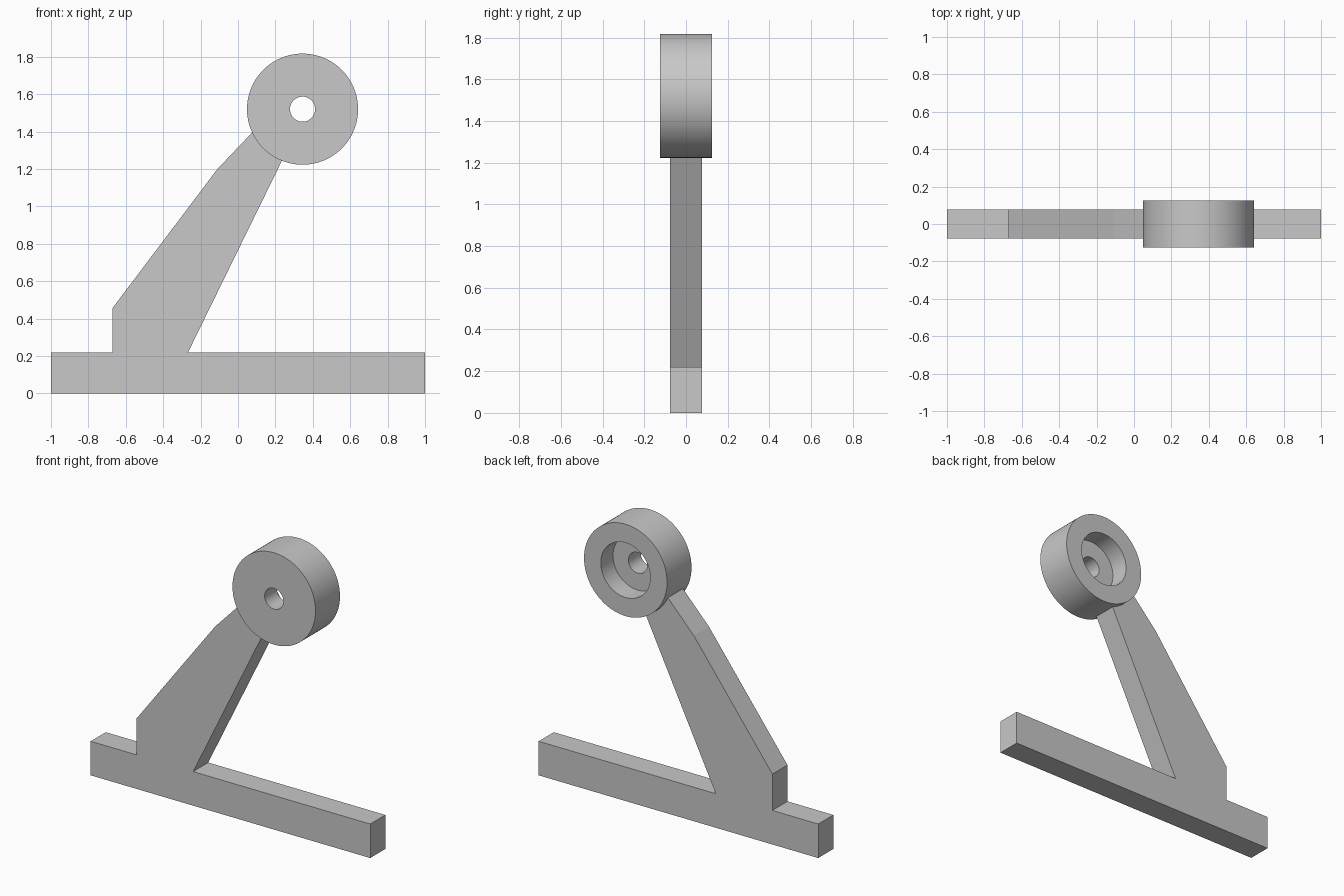
import bpy, bmesh
from math import tau, radians
from mathutils import Vector, Matrix

cube = bpy.data.objects.get("Cube")
if cube:
    bpy.data.objects.remove(cube, do_unlink=True)

GREY = (0.58, 0.58, 0.58, 1.0)
grey = bpy.data.materials.new("plain grey")
grey.use_nodes = True
grey.diffuse_color = GREY
grey.node_tree.nodes["Principled BSDF"].inputs["Base Color"].default_value = GREY


def finish(name, bm):
    """Turn a bmesh into a named object with the grey material."""
    bmesh.ops.recalc_face_normals(bm, faces=bm.faces)
    mesh = bpy.data.meshes.new(name)
    bm.to_mesh(mesh)
    bm.free()
    mesh.materials.append(grey)
    obj = bpy.data.objects.new(name, mesh)
    bpy.context.collection.objects.link(obj)
    return obj


# Base bar and leaning arm: one flat profile, extruded through its thickness
HALF = 0.077
outline = [(-1, 0), (1, 0), (1, 0.22), (-0.267, 0.22), (0.245, 1.265),
           (0.10, 1.421), (-0.11, 1.20), (-0.672, 0.455), (-0.672, 0.22), (-1, 0.22)]
bm = bmesh.new()
face = bm.faces.new([bm.verts.new((x, -HALF, z)) for x, z in outline])
moved = bmesh.ops.extrude_face_region(bm, geom=[face], use_keep_orig=True)["geom"]
bmesh.ops.translate(bm, vec=(0, 2 * HALF, 0),
                    verts=[v for v in moved if isinstance(v, bmesh.types.BMVert)])
finish("base_and_arm", bm)

# Round head: lathed section with a through hole and a wide recess at the back
CENTRE = Vector((0.345, 0, 1.52))
section = [(0.067, -0.125), (0.297, -0.125), (0.297, 0.125),
           (0.177, 0.125), (0.177, 0.0), (0.067, 0.0)]
bm = bmesh.new()
verts = [bm.verts.new((r, y, 0)) for r, y in section]
edges = [bm.edges.new((a, b)) for a, b in zip(verts, verts[1:] + verts[:1])]
bmesh.ops.spin(bm, geom=verts + edges, cent=(0, 0, 0), axis=(0, 1, 0),
               angle=tau, steps=96)
bmesh.ops.remove_doubles(bm, verts=bm.verts, dist=0.0001)
bmesh.ops.transform(bm, matrix=Matrix.Translation(CENTRE), verts=bm.verts)
head = finish("round_head", bm)

bpy.ops.object.select_all(action='DESELECT')
head.select_set(True)
bpy.context.view_layer.objects.active = head
bpy.ops.object.shade_smooth_by_angle(angle=radians(30))
